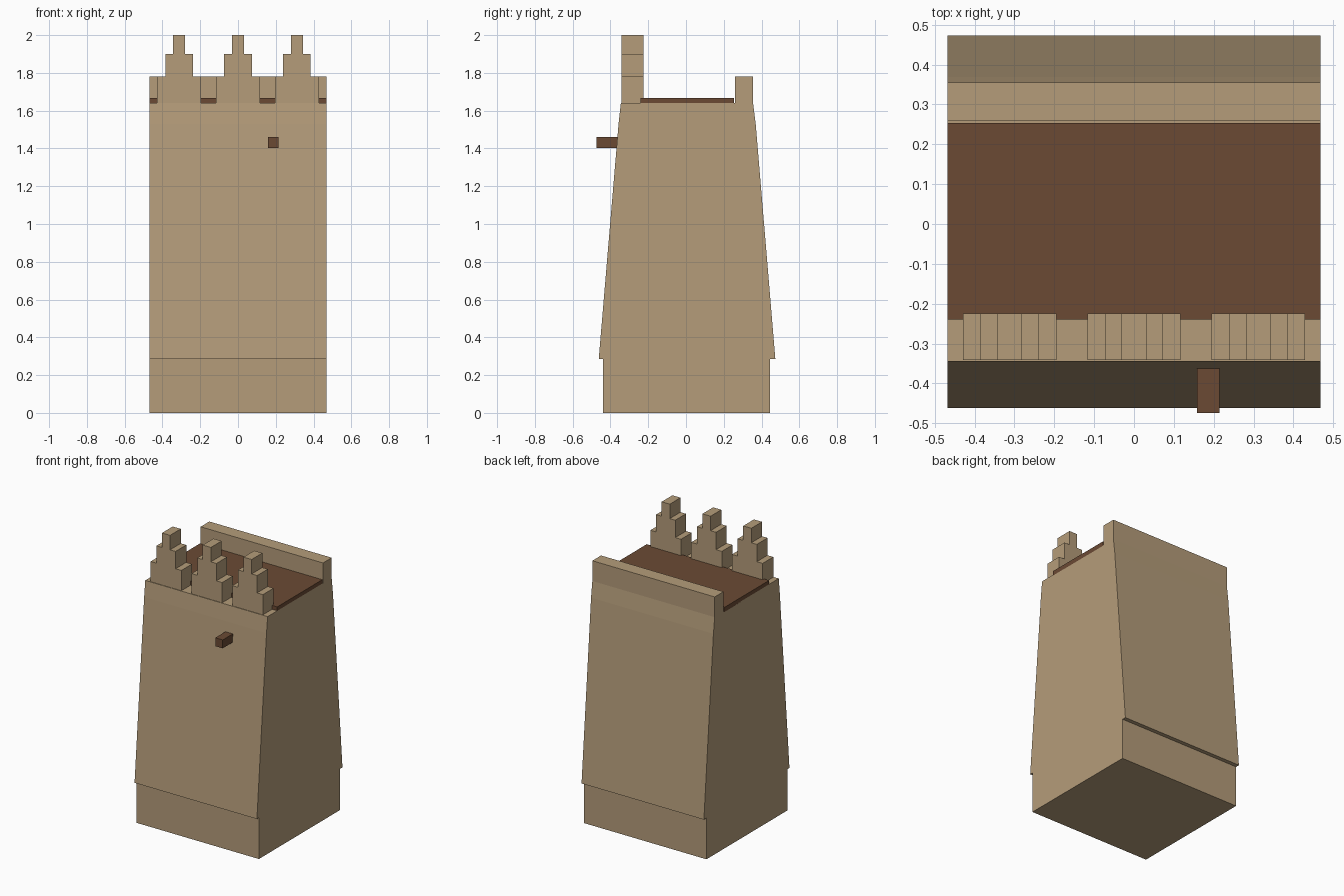
import bpy, bmesh

if "Cube" in bpy.data.objects:
    bpy.data.objects.remove(bpy.data.objects["Cube"])


def material(name, color):
    m = bpy.data.materials.new(name)
    m.diffuse_color = (*color, 1)
    m.use_nodes = True
    m.node_tree.nodes["Principled BSDF"].inputs["Base Color"].default_value = m.diffuse_color
    return m


STONE = material("sandstone", (0.46, 0.335, 0.195))
WOOD = material("dark_wood", (0.145, 0.068, 0.034))
HALF = 0.468  # half width of the tower


def prism(name, outline, axis, lo, hi, mat):
    """Extrude a closed 2D outline along x (outline in y, z) or y (outline in x, z)."""
    bm = bmesh.new()
    place = (lambda a, b: (lo, a, b)) if axis == "x" else (lambda a, b: (a, lo, b))
    face = bm.faces.new([bm.verts.new(place(a, b)) for a, b in outline])
    res = bmesh.ops.extrude_face_region(bm, geom=[face])
    shift = (hi - lo, 0, 0) if axis == "x" else (0, hi - lo, 0)
    bmesh.ops.translate(bm, vec=shift,
                        verts=[v for v in res["geom"] if isinstance(v, bmesh.types.BMVert)])
    bmesh.ops.recalc_face_normals(bm, faces=bm.faces)
    mesh = bpy.data.meshes.new(name)
    bm.to_mesh(mesh)
    bm.free()
    mesh.materials.append(mat)
    obj = bpy.data.objects.new(name, mesh)
    bpy.context.collection.objects.link(obj)
    return obj


def box(name, x, y, z, mat):
    return prism(name, [(y[0], z[0]), (y[1], z[0]), (y[1], z[1]), (y[0], z[1])],
                 "x", x[0], x[1], mat)


# Tower body: recessed plinth, tapering walls, raised back parapet
prism("tower_body", [
    (-0.44, 0), (0.445, 0), (0.445, 0.285), (0.473, 0.285),
    (0.369, 1.53), (0.355, 1.64), (0.355, 1.78), (0.26, 1.78), (0.26, 1.64),
    (-0.345, 1.64), (-0.357, 1.53), (-0.462, 0.285), (-0.44, 0.285),
], "x", -HALF, HALF, STONE)

# Wooden roof deck
box("roof_deck", (-HALF, HALF), (-0.24, 0.253), (1.635, 1.667), WOOD)

# Stepped battlements along the front
steps = [(0.117, 1.64), (0.117, 1.78), (0.073, 1.78), (0.073, 1.9), (0.031, 1.9), (0.031, 2.0)]
for i, cx in enumerate((-0.312, 0, 0.312)):
    outline = [(cx + w, z) for w, z in steps] + [(cx - w, z) for w, z in reversed(steps)]
    prism(f"battlement_{i + 1}", outline, "y", -0.341, -0.224, STONE)

# Wooden beam end jutting from the front wall
box("beam_end", (0.158, 0.215), (-0.474, -0.34), (1.402, 1.46), WOOD)
